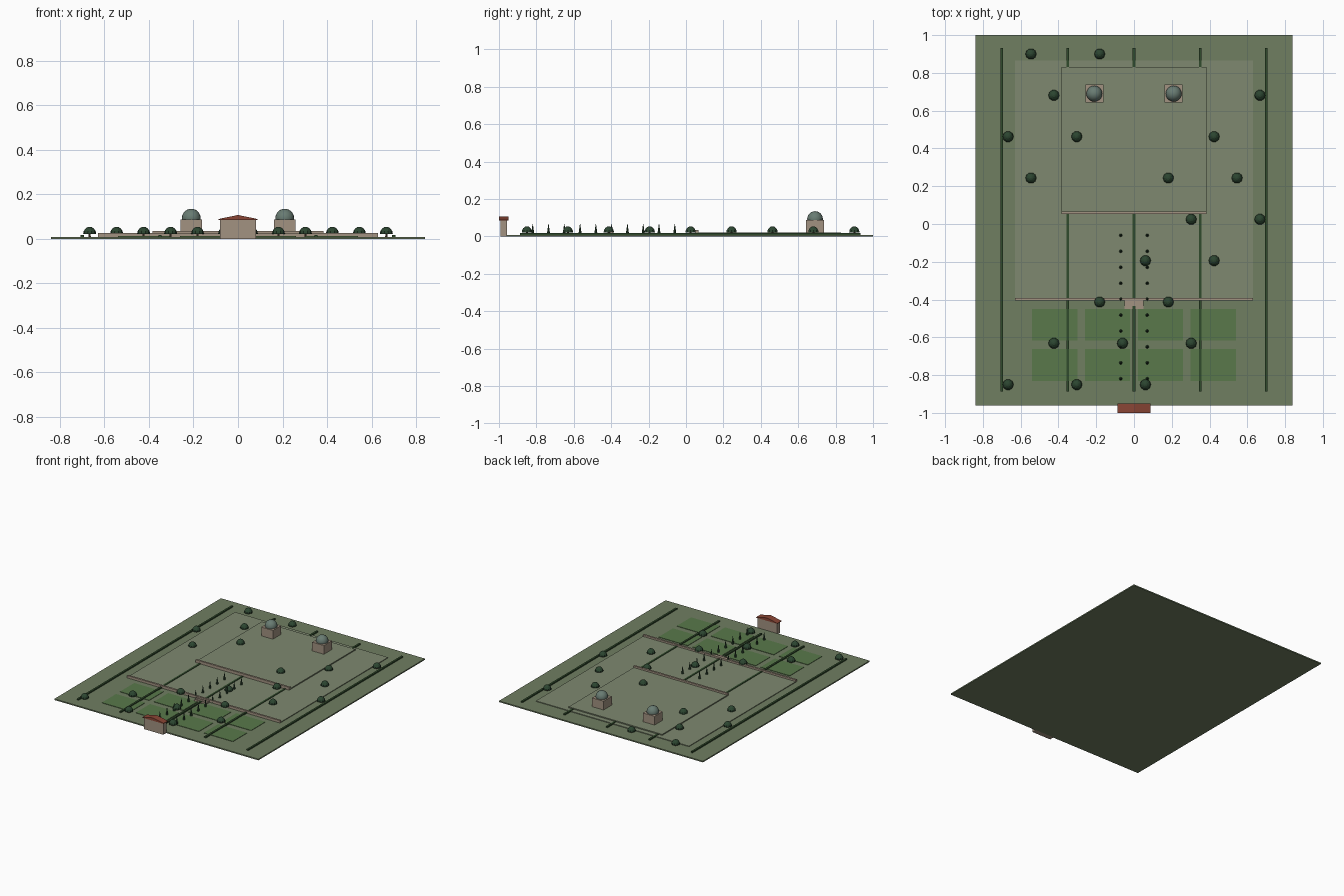
import bpy, bmesh, math
from mathutils import Matrix, Vector

if "Cube" in bpy.data.objects:
    bpy.data.objects.remove(bpy.data.objects["Cube"])


def material(name, r, g, b):
    m = bpy.data.materials.new(name)
    m.diffuse_color = (r, g, b, 1)
    m.use_nodes = True
    m.node_tree.nodes["Principled BSDF"].inputs["Base Color"].default_value = m.diffuse_color
    return m


GRASS = material("grass", 0.16, 0.21, 0.12)
TERRACE = material("terrace_grass", 0.21, 0.25, 0.16)
PLOT = material("planting", 0.10, 0.19, 0.07)
HEDGE = material("hedge_green", 0.03, 0.07, 0.025)
TREE = material("tree_green", 0.025, 0.06, 0.03)
TRUNK = material("bark", 0.10, 0.06, 0.04)
STONE = material("stone", 0.36, 0.29, 0.22)
ROOF = material("roof_tile", 0.25, 0.06, 0.035)
DOME = material("dome_patina", 0.14, 0.20, 0.17)


def finish(name, bm, mat):
    bmesh.ops.recalc_face_normals(bm, faces=bm.faces)
    me = bpy.data.meshes.new(name)
    bm.to_mesh(me)
    bm.free()
    me.materials.append(mat)
    ob = bpy.data.objects.new(name, me)
    bpy.context.collection.objects.link(ob)
    return ob


def add_box(bm, x0, x1, y0, y1, z0, z1):
    c = Vector(((x0 + x1) / 2, (y0 + y1) / 2, (z0 + z1) / 2))
    bmesh.ops.create_cube(bm, size=1, matrix=Matrix.Translation(c)
                          @ Matrix.Diagonal((x1 - x0, y1 - y0, z1 - z0, 1)))


def boxes(name, mat, *dims):
    bm = bmesh.new()
    for d in dims:
        add_box(bm, *d)
    return finish(name, bm, mat)


def add_cone(bm, x, y, z0, z1, r0, r1, n):
    bmesh.ops.create_cone(bm, cap_ends=True, segments=n, radius1=r0, radius2=r1, depth=z1 - z0,
                          matrix=Matrix.Translation((x, y, (z0 + z1) / 2)))


# ground and terraces
boxes("ground", GRASS, (-0.84, 0.84, -0.96, 1.0, 0, 0.009))
boxes("lower_terrace", TERRACE, (-0.63, 0.63, -0.40, 0.865, 0.005, 0.014))
boxes("upper_terrace", TERRACE, (-0.385, 0.385, 0.055, 0.83, 0.006, 0.022))

# retaining walls and steps
boxes("lower_retaining_wall", STONE, (-0.63, 0.63, -0.405, -0.391, 0.003, 0.027))
boxes("upper_retaining_wall", STONE, (-0.385, 0.385, 0.052, 0.066, 0.003, 0.035))
boxes("steps", STONE, *[(-0.05, 0.05, -0.45 + 0.015 * i, -0.40, 0.003, 0.014 + 0.005 * i)
                        for i in range(3)])

# long hedges
boxes("hedges", HEDGE, *[(x - 0.007, x + 0.007, -0.887, 0.933, 0.003, 0.018)
                         for x in (-0.7, -0.35, 0, 0.35, 0.7)])

# planted beds in two rows of four
boxes("planting_beds", PLOT, *[(x - 0.12, x + 0.12, y - 0.084, y + 0.084, 0.003, 0.012)
                               for x in (-0.42, -0.14, 0.14, 0.42) for y in (-0.533, -0.747)])

# twin domed pavilions
for side, x in (("left", -0.21), ("right", 0.21)):
    boxes(side + "_pavilion", STONE, (x - 0.048, x + 0.048, 0.642, 0.738, 0.008, 0.087))
    bm = bmesh.new()
    bmesh.ops.create_uvsphere(bm, u_segments=20, v_segments=12, radius=0.042,
                              matrix=Matrix.Translation((x, 0.69, 0.093)))
    dome = finish(side + "_dome", bm, DOME)
    for p in dome.data.polygons:
        p.use_smooth = True

# gatehouse with gabled roof
boxes("gatehouse", STONE, (-0.08, 0.08, -0.993, -0.957, 0, 0.087))
bm = bmesh.new()
profile = [(-0.087, 0.085), (0.087, 0.085), (0.087, 0.089), (0, 0.107), (-0.087, 0.089)]
face = bm.faces.new([bm.verts.new((x, -1.0, z)) for x, z in profile])
ext = bmesh.ops.extrude_face_region(bm, geom=[face])
bmesh.ops.translate(bm, vec=(0, 0.05, 0),
                    verts=[v for v in ext["geom"] if isinstance(v, bmesh.types.BMVert)])
finish("gatehouse_roof", bm, ROOF)

# cypress avenue
bm = bmesh.new()
for i in range(10):
    for x in (-0.07, 0.07):
        add_cone(bm, x, -0.06 - 0.0844 * i, 0.009, 0.067, 0.009, 0.001, 8)
finish("cypresses", bm, TREE)

# scattered round trees: columns occupied in each row, back to front
rows = [(-4.5, -1.5), (-3.5, 5.5), (-5.5, -2.5, 3.5), (-4.5, 1.5, 4.5), (2.5, 5.5),
        (0.5, 3.5), (-1.5, 1.5), (-3.5, -0.5, 2.5), (-5.5, -2.5, 0.5)]
crowns, trunks = bmesh.new(), bmesh.new()
for j, cols in enumerate(rows):
    for c in cols:
        x, y = c * 0.1212, 0.90 - j * 0.2188
        add_cone(trunks, x, y, 0.005, 0.026, 0.006, 0.005, 6)
        rings = [(0.029, 0.022), (0.027, 0.034), (0.020, 0.045), (0.010, 0.052), (0.001, 0.054)]
        loops = [[crowns.verts.new((x + r * math.cos(k * math.tau / 10),
                                    y + r * math.sin(k * math.tau / 10), z)) for k in range(10)]
                 for r, z in rings]
        for a, b in zip(loops, loops[1:]):
            for k in range(10):
                crowns.faces.new((a[k], a[(k + 1) % 10], b[(k + 1) % 10], b[k]))
        crowns.faces.new(loops[0][::-1])
        crowns.faces.new(loops[-1])
finish("tree_crowns", crowns, TREE)
finish("tree_trunks", trunks, TRUNK)
